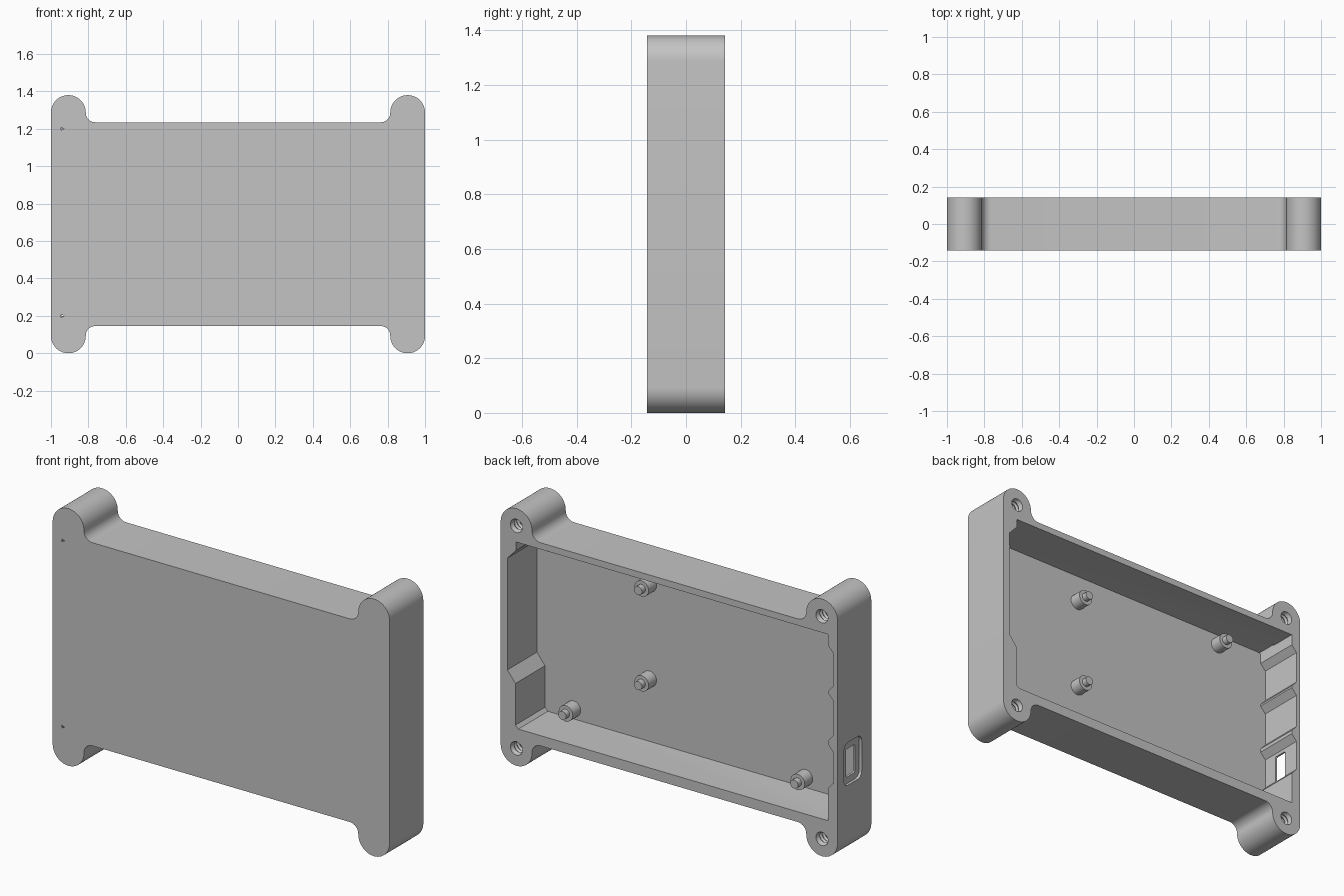
import bpy, bmesh
from math import sin, cos, pi

if "Cube" in bpy.data.objects:
    bpy.data.objects.remove(bpy.data.objects["Cube"])

H, BACK, FRONT = 1.38, 0.143, -0.143
MID = H / 2
FLOOR = -0.107

grey = bpy.data.materials.new("plain grey")
grey.use_nodes = True
grey.diffuse_color = (0.55, 0.55, 0.55, 1)
grey.node_tree.nodes["Principled BSDF"].inputs["Base Color"].default_value = (0.55, 0.55, 0.55, 1)


def finish(name, bm):
    bmesh.ops.recalc_face_normals(bm, faces=bm.faces)
    mesh = bpy.data.meshes.new(name)
    bm.to_mesh(mesh)
    bm.free()
    mesh.materials.append(grey)
    obj = bpy.data.objects.new(name, mesh)
    bpy.context.collection.objects.link(obj)
    return obj


def loft(name, rings):
    """Bridge matching rings of points and cap both ends."""
    bm = bmesh.new()
    loops = [[bm.verts.new(p) for p in ring] for ring in rings]
    n = len(loops[0])
    for a, b in zip(loops, loops[1:]):
        for i in range(n):
            j = (i + 1) % n
            bm.faces.new((a[i], a[j], b[j], b[i]))
    bm.faces.new(loops[0])
    bm.faces.new(loops[-1])
    return finish(name, bm)


def prism_y(name, outline, y0, y1):
    return loft(name, [[(x, y, z) for x, z in outline] for y in (y0, y1)])


def arc(cx, cz, r, a0, a1, n):
    return [(cx + r * cos((a0 + (a1 - a0) * i / n) * pi / 180),
             cz + r * sin((a0 + (a1 - a0) * i / n) * pi / 180)) for i in range(n + 1)]


def turned(name, x, z, steps, sides=28):
    """Round part along y from (y, radius) steps."""
    return loft(name, [[(px, y, pz) for px, pz in arc(x, z, r, 0, 360, sides)[:-1]]
                       for y, r in steps])


def select_only(obj):
    bpy.ops.object.select_all(action='DESELECT')
    obj.select_set(True)
    bpy.context.view_layer.objects.active = obj


def cut(body, cutter):
    cutter.hide_render = True
    mod = body.modifiers.new("cut", 'BOOLEAN')
    mod.operation, mod.solver, mod.object = 'DIFFERENCE', 'EXACT', cutter
    select_only(body)
    bpy.ops.object.modifier_apply(modifier=mod.name)
    bpy.data.objects.remove(cutter)


# Case body: four round ears, filleted into the long edges
EAR, FILLET, EDGE = 0.093, 0.05, 1.235
ear_x, ear_z = 1 - EAR, H - EAR
quarter = arc(ear_x, ear_z, EAR, 0, 180, 24)
quarter += arc(ear_x - EAR - FILLET, EDGE + FILLET, FILLET, 0, -90, 10)
top = quarter + [(-x, z) for x, z in reversed(quarter)]
outline = top + [(x, H - z) for x, z in reversed(top)]
case = prism_y("case_body", outline, FRONT, BACK)

# Open cavity, with three bevelled recesses in the port wall
wall, deep = -0.943, -0.975
cavity = [(wall, 0.2), (0.895, 0.2), (0.912, 0.217), (0.912, 0.44), (0.96, 0.5),
          (0.96, 1.1), (0.908, 1.155), (0.908, 1.2), (wall, 1.2)]
for hi, lo in ((1.105, 0.93), (0.85, 0.665), (0.576, 0.41)):
    cavity += [(wall, hi + 0.035), (deep, hi), (deep, lo), (wall, lo - 0.035)]
cut(case, prism_y("cavity_cutter", cavity, FLOOR, 0.3))

# Threaded screw holes in the ears
for sx in (-1, 1):
    for z in (EAR, H - EAR):
        steps = [(BACK + 0.03, 0.036), (BACK + 0.001, 0.036)]
        steps += [(BACK - 0.011 * i, 0.035 if i % 2 else 0.028) for i in range(1, 19)]
        cut(case, turned("hole_cutter", sx * ear_x, z, steps))

# Tiny vents through the front plate at the cavity corners
for z, s in ((1.2, -1), (0.2, 1)):
    tri = [(-0.947, z + 0.008 * s), (-0.945, z - 0.008 * s), (-0.929, z)]
    cut(case, prism_y("vent_cutter", tri, -0.3, 0))


# Cable port: rounded recess with a slot through it
def port_cutter(y, z, w, h, r, x0, x1):
    ring = []
    for a, sy, sz in ((0, 1, 1), (90, -1, 1), (180, -1, -1), (270, 1, -1)):
        ring += arc(y + sy * (w / 2 - r), z + sz * (h / 2 - r), r, a, a + 90, 6)
    return loft("port_cutter", [[(x, p, q) for p, q in ring] for x in (x0, x1)])


cut(case, port_cutter(0.013, 0.487, 0.15, 0.23, 0.035, -1.1, -0.985))
cut(case, port_cutter(0.013, 0.482, 0.075, 0.15, 0.006, -1.1, -0.9))

select_only(case)
bpy.ops.object.shade_smooth_by_angle(angle=0.5)

# Board posts with locating pins
posts = [(-0.653, 1.137), (-0.635, 0.255), (0.292, 1.045),
         (0.292, 0.536), (0.742, 0.255), (0.847, 1.137)]
for i, (x, z) in enumerate(posts):
    top_y = FLOOR + 0.067
    post = turned(f"board_post_{i + 1}", x, z, [
        (FLOOR - 0.01, 0.042), (top_y, 0.042), (top_y, 0.023), (top_y + 0.03, 0.023)])
    select_only(post)
    bpy.ops.object.shade_smooth_by_angle(angle=0.5)
